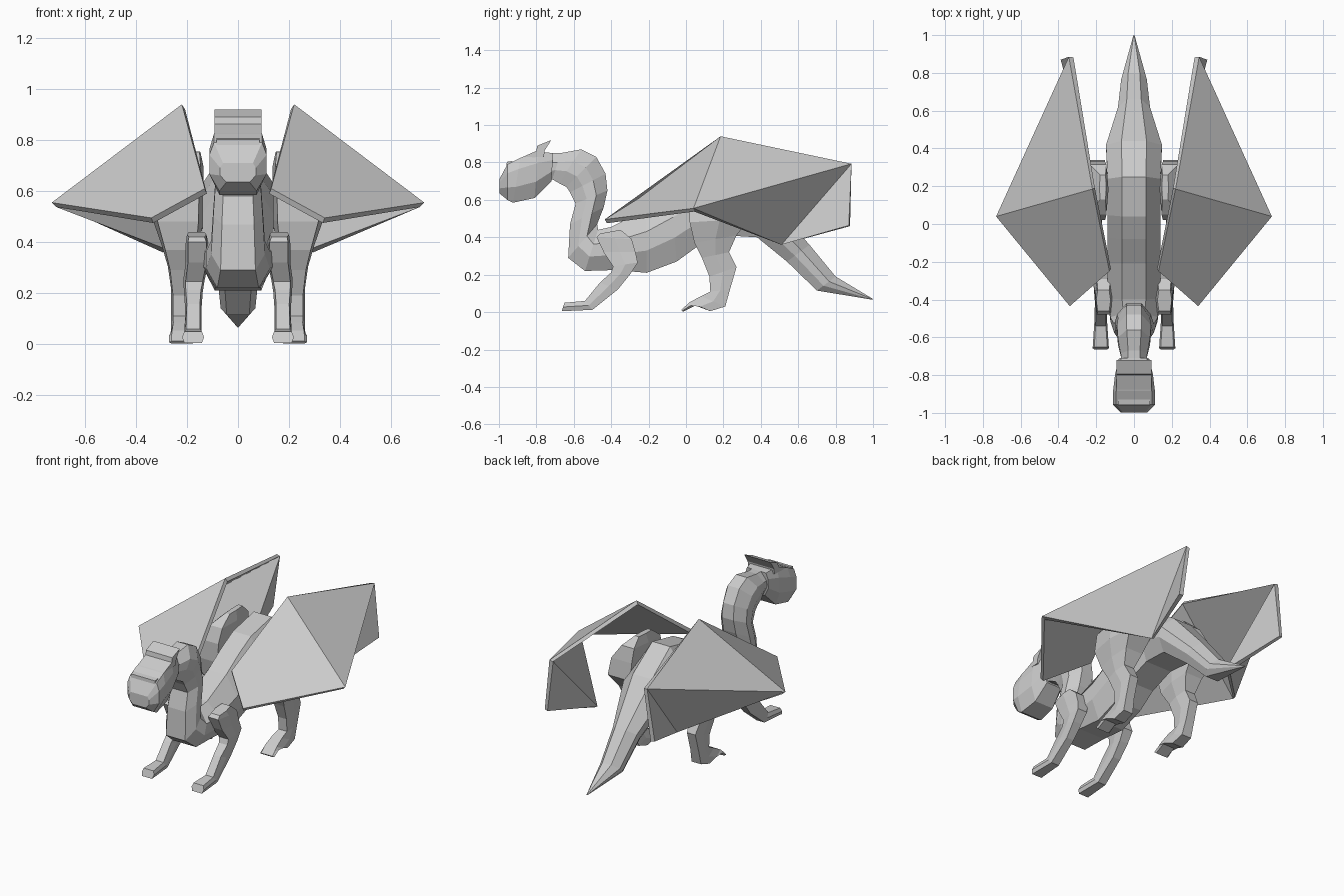
import bpy, bmesh

grey = bpy.data.materials.new("stone_grey")
grey.diffuse_color = (0.6, 0.6, 0.6, 1)

# Cross-sections: (fraction of half width, fraction from upper to lower edge)
OCT = [(-.45, 0), (.45, 0), (1, .35), (1, .65), (.65, 1), (-.65, 1), (-1, .65), (-1, .35)]
HEAD = [(-.84, 0), (.84, 0), (1, .25), (1, .65), (.65, 1), (-.65, 1), (-1, .65), (-1, .25)]
BOX = [(-.8, 0), (.8, 0), (1, .5), (.8, 1), (-.8, 1), (-1, .5)]


def finish(name, bm, closed=True):
    if closed:
        bmesh.ops.recalc_face_normals(bm, faces=bm.faces[:])
    me = bpy.data.meshes.new(name)
    bm.to_mesh(me)
    bm.free()
    me.materials.append(grey)
    ob = bpy.data.objects.new(name, me)
    bpy.context.collection.objects.link(ob)
    return ob


def loft(name, sections, shape, side=1):
    """Section = (y, z) of upper edge, (y, z) of lower edge, centre x, half width."""
    bm = bmesh.new()
    rings = []
    for y0, z0, y1, z1, cx, w in sections:
        rings.append([bm.verts.new((side * (cx + fx * w), y0 + (y1 - y0) * t, z0 + (z1 - z0) * t))
                      for fx, t in shape])
    n = len(shape)
    for a, b in zip(rings, rings[1:]):
        for i in range(n):
            j = (i + 1) % n
            bm.faces.new((a[i], a[j], b[j], b[i]))
    bm.faces.new(rings[0])
    bm.faces.new(rings[-1])
    return finish(name, bm)


def slab(name, profile, w):
    """Side profile extruded across x."""
    bm = bmesh.new()
    l, r = [[bm.verts.new((x, y, z)) for y, z in profile] for x in (-w, w)]
    bm.faces.new(l)
    bm.faces.new(r)
    for i in range(len(l)):
        j = (i + 1) % len(l)
        bm.faces.new((l[i], l[j], r[j], r[i]))
    return finish(name, bm)


# Tail, body and curved neck in one run
loft("body", [
    (1.0, .07, .998, .066, 0, .003),
    (.80, .19, .70, .115, 0, .068),
    (.66, .36, .54, .27, 0, .085),
    (.44, .61, .38, .40, 0, .148),
    (.25, .745, .22, .41, 0, .14),
    (.04, .70, .06, .35, 0, .14),
    (-.08, .635, -.05, .27, 0, .14),
    (-.21, .55, -.21, .21, 0, .14),
    (-.40, .455, -.38, .225, 0, .14),
    (-.47, .44, -.54, .22, 0, .125),
    (-.475, .47, -.63, .29, 0, .105),
    (-.44, .56, -.62, .47, 0, .097),
    (-.42, .65, -.59, .58, 0, .09),
    (-.43, .74, -.62, .64, 0, .085),
    (-.48, .83, -.64, .67, 0, .09),
    (-.56, .87, -.68, .69, 0, .085),
    (-.67, .85, -.715, .71, 0, .07),
    (-.75, .85, -.75, .70, 0, .07)], OCT)

# Head, crest and brow
loft("head", [
    (-.71, .85, -.72, .70, 0, .08),
    (-.79, .858, -.81, .61, 0, .10),
    (-.885, .825, -.925, .585, 0, .112),
    (-.955, .79, -.955, .60, 0, .112),
    (-.998, .71, -.998, .635, 0, .07)], HEAD)
slab("crest", [(-.885, .824), (-.80, .862), (-.795, .89), (-.72, .92), (-.755, .865),
               (-.76, .83)], .093)
slab("brow", [(-.960, .775), (-.958, .803), (-.93, .808), (-.92, .775)], .085)

for side, tag in ((1, "right"), (-1, "left")):
    # Front leg: shoulder, elbow, wrist, paw
    loft("front_leg_" + tag, [
        (-.46, .42, -.35, .44, .162, .038),
        (-.478, .40, -.29, .39, .16, .045),
        (-.44, .32, -.27, .32, .16, .045),
        (-.39, .245, -.258, .265, .172, .042),
        (-.40, .212, -.30, .20, .175, .037),
        (-.46, .158, -.365, .12, .175, .032),
        (-.54, .06, -.50, .012, .176, .034),
        (-.65, .05, -.665, .005, .176, .043)], BOX, side)
    # Hind leg: rounded thigh, hock, foot
    loft("hind_leg_" + tag, [
        (.13, .75, .26, .755, .165, .018),
        (.05, .69, .315, .70, .19, .055),
        (.02, .60, .33, .61, .225, .09),
        (.02, .48, .34, .50, .235, .10),
        (.045, .37, .27, .41, .225, .075),
        (.085, .29, .23, .32, .23, .045),
        (.125, .19, .27, .24, .225, .037),
        (.13, .11, .235, .12, .225, .037),
        (.08, .085, .21, .03, .22, .042),
        (.02, .053, .13, .005, .22, .048),
        (.0, .035, .05, .035, .22, .05),
        (-.025, .012, -.015, .002, .22, .05)], BOX, side)
    # Folded wing membrane
    bm = bmesh.new()
    G, A, F, B, C, E, D = [bm.verts.new((side * x, y, z)) for x, y, z in (
        (.13, -.25, .61), (.34, -.435, .495), (.73, .04, .555), (.22, .185, .94),
        (.345, .885, .793), (.295, .51, .36), (.388, .87, .463))]
    for f in ((G, A, F, B), (B, F, C), (F, E, C), (C, E, D)):
        bm.faces.new(f if side > 0 else f[::-1])
    wing = finish("wing_" + tag, bm, False)
    mod = wing.modifiers.new("thickness", "SOLIDIFY")
    mod.thickness = .025
    mod.offset = -1
